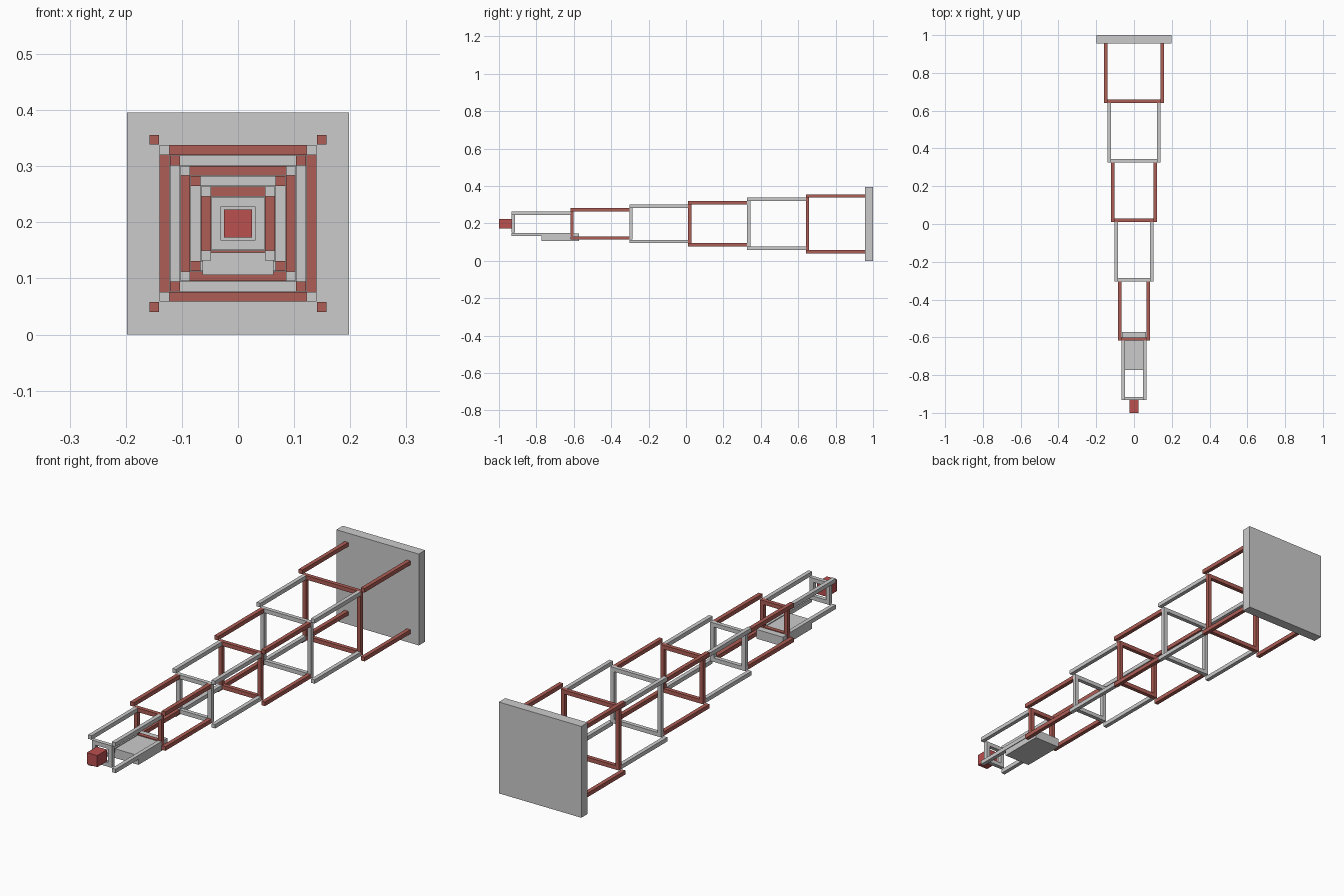
import bpy, bmesh
from mathutils import Matrix, Vector

if "Cube" in bpy.data.objects:
    bpy.data.objects.remove(bpy.data.objects["Cube"])

ZC = 0.198          # height of the boom axis
STEP = 0.3148       # length of each telescoping section
BACK = 0.956        # front face of the base plate
BAR = 0.0175        # bar thickness


def make_material(name, rgb):
    m = bpy.data.materials.new(name)
    m.diffuse_color = (*rgb, 1)
    m.use_nodes = True
    m.node_tree.nodes["Principled BSDF"].inputs["Base Color"].default_value = m.diffuse_color
    return m


def make_boxes(name, boxes, mat=None):
    """One object from a list of (min corner, max corner) boxes."""
    bm = bmesh.new()
    for lo, hi in boxes:
        lo, hi = Vector(lo), Vector(hi)
        mtx = Matrix.Translation((lo + hi) / 2) @ Matrix.Diagonal((*(hi - lo), 1))
        bmesh.ops.create_cube(bm, size=1, matrix=mtx)
    me = bpy.data.meshes.new(name)
    bm.to_mesh(me)
    bm.free()
    ob = bpy.data.objects.new(name, me)
    bpy.context.collection.objects.link(ob)
    if mat:
        me.materials.append(mat)
    return ob


red = make_material("rail_red", (0.42, 0.11, 0.09))
tip_red = make_material("tip_red", (0.50, 0.08, 0.08))

# Base plate at the back
make_boxes("base_plate", [((-0.198, BACK, 0), (0.198, 1, 0.396))])

# Telescoping sections: four rails plus a smaller square frame at the front end
h = BAR / 2
for i in range(6):
    mat = red if i % 2 == 0 else None
    y1 = BACK - i * STEP
    y0 = y1 - STEP
    r = 0.1492 - i * 0.0184
    make_boxes(f"section_{i + 1}_rails",
               [((sx * r - h, y0, ZC + sz * r - h), (sx * r + h, y1, ZC + sz * r + h))
                for sx in (-1, 1) for sz in (-1, 1)], mat)
    f = r - 0.0184
    bars = []
    for s in (-1, 1):
        bars.append(((-f - h, y0, ZC + s * f - h), (f + h, y0 + BAR, ZC + s * f + h)))
        bars.append(((s * f - h, y0, ZC - f + h), (s * f + h, y0 + BAR, ZC + f - h)))
    make_boxes(f"section_{i + 1}_frame", bars, mat)

# Block under the front section
make_boxes("under_block", [((-0.063, -0.772, 0.106), (0.063, -0.573, 0.146))])

# Tip block
make_boxes("tip_block", [((-0.025, -1, ZC - 0.025), (0.025, -0.932, ZC + 0.025))], tip_red)
